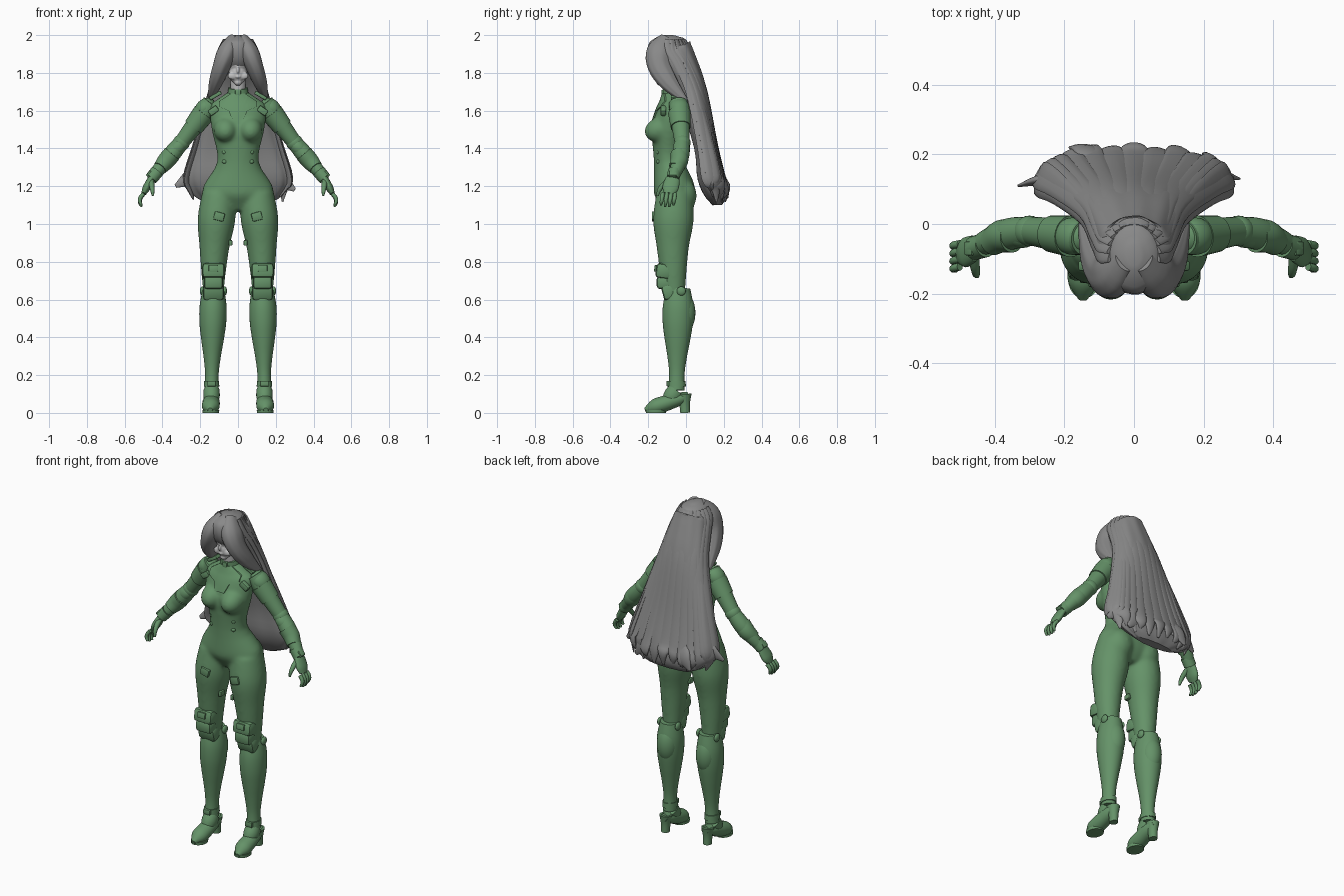
import bpy, bmesh, math, random
from mathutils import Vector, Matrix, Euler
from mathutils.bvhtree import BVHTree

random.seed(4)
if "Cube" in bpy.data.objects:
    bpy.data.objects.remove(bpy.data.objects["Cube"])


def material(name, red, green, blue):
    made = bpy.data.materials.new(name)
    made.use_nodes = True
    made.diffuse_color = (red, green, blue, 1)
    made.node_tree.nodes["Principled BSDF"].inputs["Base Color"].default_value = (red, green, blue, 1)
    return made


suit_green = material("suit green", .13, .29, .14)
hair_grey = material("hair grey", .25, .25, .25)
pale_skin = material("pale skin", .55, .55, .55)


def spline(rows, steps=4):
    """Smooth curve through rows of numbers."""
    rows = [Vector(row) for row in rows]
    padded = [rows[0]] + rows + [rows[-1]]
    curve = []
    for before, start, end, after in zip(padded, padded[1:], padded[2:], padded[3:]):
        for step in range(steps):
            t = step / steps
            leave, arrive = (end - before) / 2, (after - start) / 2
            ease = t * t * (3 - 2 * t)
            curve.append(start.lerp(end, ease) + leave * t * (1 - t) ** 2 - arrive * t * t * (1 - t))
    return curve + [rows[-1]]


def tube(rows, reference=(0, 1, 0), sides=24, ripple=0, waves=9):
    """Loft of ellipses; each row is x, y, z, half width, half depth."""
    def add(bm):
        rings, data = [], spline(rows)
        points = [Vector(row[:3]) for row in data]
        last = len(points) - 1
        for index, (point, row) in enumerate(zip(points, data)):
            along = (points[min(index + 1, last)] - points[max(index - 1, 0)]).normalized()
            deep = Vector(reference)
            deep = (deep - along * deep.dot(along)).normalized()
            wide = deep.cross(along)
            ring = []
            for side in range(sides):
                angle = math.tau * side / sides
                groove = 1 + ripple * index / last * math.sin(angle * waves + index / 7)
                place = point + (wide * math.cos(angle) * row[3] + deep * math.sin(angle) * row[4]) * groove
                place.z = max(place.z, 0)
                ring.append(bm.verts.new(place))
            rings.append(ring)
        for lower, upper in zip(rings, rings[1:]):
            for side in range(sides):
                after = (side + 1) % sides
                bm.faces.new((lower[side], lower[after], upper[after], upper[side]))
        bm.faces.new(rings[0])
        bm.faces.new(rings[-1])
    return add


def limb(start, end, radii, flat=1, bow=(0, 0, 0), **options):
    """Tube with evenly spaced radii, bent sideways by bow at its middle."""
    rows = []
    for index, radius in enumerate(radii):
        t = index / (len(radii) - 1)
        point = Vector(start).lerp(Vector(end), t) + Vector(bow) * math.sin(math.pi * t)
        rows.append((*point, radius, radius * flat))
    return tube(rows, **options)


def placed(at, size, pitch, tilt):
    turn = Euler((math.radians(pitch), math.radians(tilt), 0))
    return Matrix.LocRotScale(Vector(at), turn, Vector(size))


def ball(at, size, pitch=0, tilt=0):
    return lambda bm: bmesh.ops.create_uvsphere(bm, u_segments=24, v_segments=14, radius=1,
                                                matrix=placed(at, size, pitch, tilt))


def block(at, size, pitch=0, tilt=0):
    def add(bm):
        corners = bmesh.ops.create_cube(bm, size=1, matrix=placed(at, size, pitch, tilt))["verts"]
        edges = list({edge for corner in corners for edge in corner.link_edges})
        bmesh.ops.bevel(bm, geom=edges, offset=min(size) / 4, segments=2, affect='EDGES', profile=.5)
    return add


def panel(outline):
    """Raised plate drawn in the front plane and laid on the bodysuit."""
    def add(bm):
        face = bm.faces.new([bm.verts.new((x, -1, z)) for x, z in outline])
        bmesh.ops.triangulate(bm, faces=[face])
        for level in range(3):
            bmesh.ops.subdivide_edges(bm, edges=bm.edges[:], cuts=1, use_grid_fill=True)
        for vert in bm.verts:
            hit = suit_tree.ray_cast(vert.co, Vector((0, 1, 0)))[0]
            vert.co = hit or suit_tree.find_nearest(vert.co)[0]
        grown = bmesh.ops.extrude_face_region(bm, geom=bm.faces[:])["geom"]
        for vert in grown:
            if isinstance(vert, bmesh.types.BMVert):
                vert.co.y -= .008
    return add


def mirrored(*adders):
    """Both halves in one mesh; must be the first thing in its part."""
    def add(bm):
        for adder in adders:
            adder(bm)
        copies = bmesh.ops.duplicate(bm, geom=bm.verts[:] + bm.edges[:] + bm.faces[:])["geom"]
        for item in copies:
            if isinstance(item, bmesh.types.BMVert):
                item.co.x *= -1
    return add


def part(name, colour, *adders, side=1):
    bm = bmesh.new()
    for adder in adders:
        adder(bm)
    for vert in bm.verts:
        vert.co.x *= side
    bmesh.ops.recalc_face_normals(bm, faces=bm.faces[:])
    mesh = bpy.data.meshes.new(name)
    bm.to_mesh(mesh)
    bm.free()
    mesh.materials.append(colour)
    made = bpy.data.objects.new(name, mesh)
    bpy.context.collection.objects.link(made)
    return made


def pair(name, *adders, colour=suit_green):
    part("left_" + name, colour, *adders)
    part("right_" + name, colour, *adders, side=-1)


def fuse(made, size, softness):
    """Melt the overlapping pieces of a part into one skin."""
    remesh = made.modifiers.new("fuse", 'REMESH')
    remesh.mode, remesh.voxel_size, remesh.use_smooth_shade = 'VOXEL', size, True
    made.modifiers.new("soften", 'SMOOTH').iterations = softness


# Joints of the left side
shoulder, elbow = Vector((.14, -.04, 1.64)), Vector((.3, -.02, 1.43))
wrist, knuckle = Vector((.46, -.07, 1.24)), Vector((.5, -.09, 1.16))
hip, knee = Vector((.1, -.06, 1.16)), Vector((.13, -.06, .6))
calf_top, ankle = Vector((.13, -.04, .66)), Vector((.14, -.05, .12))

# Bodysuit: torso, bust, seat and thighs fused
torso = [(0, -.06, 1.07, .06, .06), (0, -.06, 1.17, .19, .11), (0, -.09, 1.33, .11, .08),
         (0, -.09, 1.5, .14, .09), (0, -.07, 1.62, .15, .075), (0, -.07, 1.66, .11, .06),
         (0, -.07, 1.7, .05, .05)]
suit = part("bodysuit", suit_green,
            mirrored(limb(hip, knee, (.09, .1, .08, .065, .05), flat=1.08, bow=(.01, -.01, 0)),
                     ball((.066, -.14, 1.5), (.064, .082, .065), pitch=20),
                     ball((.09, -.015, 1.15), (.08, .072, .09))),
            tube(torso, sides=40))
fuse(suit, .008, 25)
suit_tree = BVHTree.FromObject(suit, bpy.context.evaluated_depsgraph_get())

# Collar and breastplate
half = [(.03, 1.55), (.05, 1.6), (.1, 1.62), (.1, 1.65), (.04, 1.69)]
part("collar_plate", suit_green, panel(half + [(-x, z) for x, z in reversed(half)]))
part("collar", suit_green, limb((0, -.07, 1.67), (0, -.08, 1.72), (.06, .05), flat=.9),
     block((0, -.12, 1.69), (.03, .02, .04)))

# Head and neck
head = part("head", pale_skin,
            mirrored(ball((.03, -.152, 1.785), (.025, .012, .02))),
            ball((0, -.1, 1.88), (.07, .08, .1)), ball((0, -.115, 1.8), (.05, .055, .06)),
            ball((0, -.135, 1.75), (.022, .022, .018)), ball((0, -.17, 1.815), (.008, .014, .02)),
            ball((0, -.163, 1.78), (.015, .01, .009)))
fuse(head, .004, 5)
part("neck", pale_skin, limb((0, -.07, 1.66), (0, -.09, 1.8), (.04, .04)))

# Hair: main mass, parted front curtains, flowing locks and loose tips
mass = [(0, -.09, 2, .02, .03), (0, -.09, 1.975, .07, .09), (0, -.085, 1.92, .1, .118),
        (0, -.04, 1.85, .12, .1), (0, .03, 1.7, .15, .08), (0, .1, 1.42, .23, .06),
        (0, .13, 1.25, .28, .07), (0, .16, 1.15, .23, .055), (0, .165, 1.1, .13, .025)]
part("hair_mass", hair_grey, tube(mass, sides=96, ripple=.03, waves=11))
pair("front_hair", limb((.025, -.1, 1.98), (.15, 0, 1.65), (.03, .052, .046, .035, .01), flat=1.35,
                        bow=(0, -.09, .02), sides=48, ripple=.03), colour=hair_grey)
pair("face_strand", limb((.09, -.16, 1.83), (.14, -.06, 1.69), (.014, .014, .003), flat=1.4),
     colour=hair_grey)
locks, count = [], 13
for index in range(count):
    angle = math.pi * index / (count - 1)
    across, back = math.cos(angle), math.sin(angle)
    path = []
    for x, y, z, wide, deep in mass[1:-2]:
        thick = .012 + wide / 7
        path.append((x + wide * across * .95, y + deep * back * .93, z, thick, thick * .3))
    x, y, z = path[-1][:3]
    path.append((x * .95, y + random.uniform(.01, .03), z - random.uniform(.05, .08), .03, .012))
    path.append((x * .85 + random.uniform(-.02, .02), y + .015, z - random.uniform(.1, .14), .006, .003))
    locks.append(tube(path, reference=(across * .6, back + .2, 0), sides=14))
part("hair_locks", hair_grey, *locks)
nape, tips = Vector((0, .1, 1.4)), [(-.33, .11, 1.2), (-.18, .22, 1.14), (.3, .13, 1.18), (.2, .19, 1.13)]
part("hair_tips", hair_grey, *[limb(nape.lerp(Vector(tip), .5), tip, (.05, .045, .01), flat=.4, bow=(0, .02, 0))
                               for tip in tips])

# Arms and their armour
pair("arm", limb(shoulder, elbow, (.05, .053, .046, .04)),
     limb(elbow, wrist, (.04, .046, .038, .027), bow=(0, .01, 0)))
upper, lower = shoulder.lerp(elbow, .25), shoulder.lerp(elbow, .6)
pair("shoulder_guard", ball(upper + Vector((-.005, 0, .025)), (.062, .054, .048), tilt=45),
     limb(upper, lower, (.06, .053)))
pair("shoulder_clasp", block((.13, -.12, 1.6), (.055, .03, .035), tilt=35),
     block((.12, -.045, 1.68), (.07, .07, .02), tilt=30))
pair("elbow_guard", ball(elbow, (.045, .044, .044)),
     ball(elbow.lerp(wrist, .15), (.06, .042, .04), tilt=45))
pair("forearm_guard", limb(elbow.lerp(wrist, .3), elbow.lerp(wrist, .7), (.047, .047, .038), bow=(0, .01, 0)))
pair("wrist_cuff", limb(elbow.lerp(wrist, .8), wrist, (.036, .034)),
     block(wrist + Vector((.01, 0, .025)), (.035, .04, .02), tilt=50))

# Hands with curled fingers and a thumb
hand = [limb(wrist, knuckle, (.018, .02, .02, .013), flat=2.1)]
for finger in range(4):
    base = knuckle + Vector((0, .022 * (finger - 1.5), 0))
    length = .06 + .01 * math.sin(math.pi * finger / 3)
    hand.append(limb(base, base + Vector((.01, -.01, -length)), (.011, .011, .01, .006),
                     bow=(.015, 0, 0), sides=10))
hand.append(limb(wrist + Vector((0, -.02, -.01)), wrist + Vector((-.01, -.08, -.09)), (.016, .014, .011, .006),
                 bow=(0, -.015, 0), sides=10))
pair("hand", *hand)

# Knee armour
pair("knee_guard", block((.13, -.115, .75), (.12, .09, .08), pitch=-8), block((.13, -.11, .69), (.1, .09, .07)),
     block((.13, -.09, .64), (.11, .07, .08), pitch=15), block((.13, -.16, .765), (.05, .015, .035), pitch=-8))
pair("knee_hinges", *[ball((x, -.025, .645), (.012, .024, .024)) for x in (.07, .19)])

# Boots with raised heels
pair("boot", limb(calf_top, ankle, (.055, .071, .071, .06, .046, .036, .038), flat=1.13, sides=32),
     ball((.13, -.015, .53), (.06, .065, .11)))
pair("ankle_cuff", limb(ankle + Vector((0, 0, .05)), ankle + Vector((0, 0, .02)), (.04, .041), flat=1.2),
     block(ankle + Vector((0, -.045, .035)), (.045, .015, .03)))
pair("foot", limb((.138, .015, .09), (.147, -.217, .016), (.024, .038, .044, .047, .043, .012), flat=.9,
                  reference=(0, 0, 1)),
     limb(ankle, (.14, -.1, .05), (.042, .043, .03), flat=1.1))
pair("heel", limb((.14, -.01, .1), (.14, -.005, 0), (.036, .026, .023), flat=1.1))
pair("toe_sole", limb((.144, -.16, .016), (.144, -.16, 0), (.045, .044), flat=1.2))

# Small fittings
pair("thigh_fittings", block((.1, -.17, 1.04), (.055, .022, .045), tilt=-15),
     block((.04, -.1, .9), (.02, .04, .03)))
pair("waist_studs", *[ball((.07, -.145, z), (.014, .012, .012)) for z in (1.33, 1.38)])

bpy.ops.object.select_all(action='DESELECT')
for made in bpy.context.collection.objects:
    if made.type == 'MESH':
        made.select_set(True)
        bpy.context.view_layer.objects.active = made
bpy.ops.object.shade_smooth_by_angle(angle=math.radians(40))
